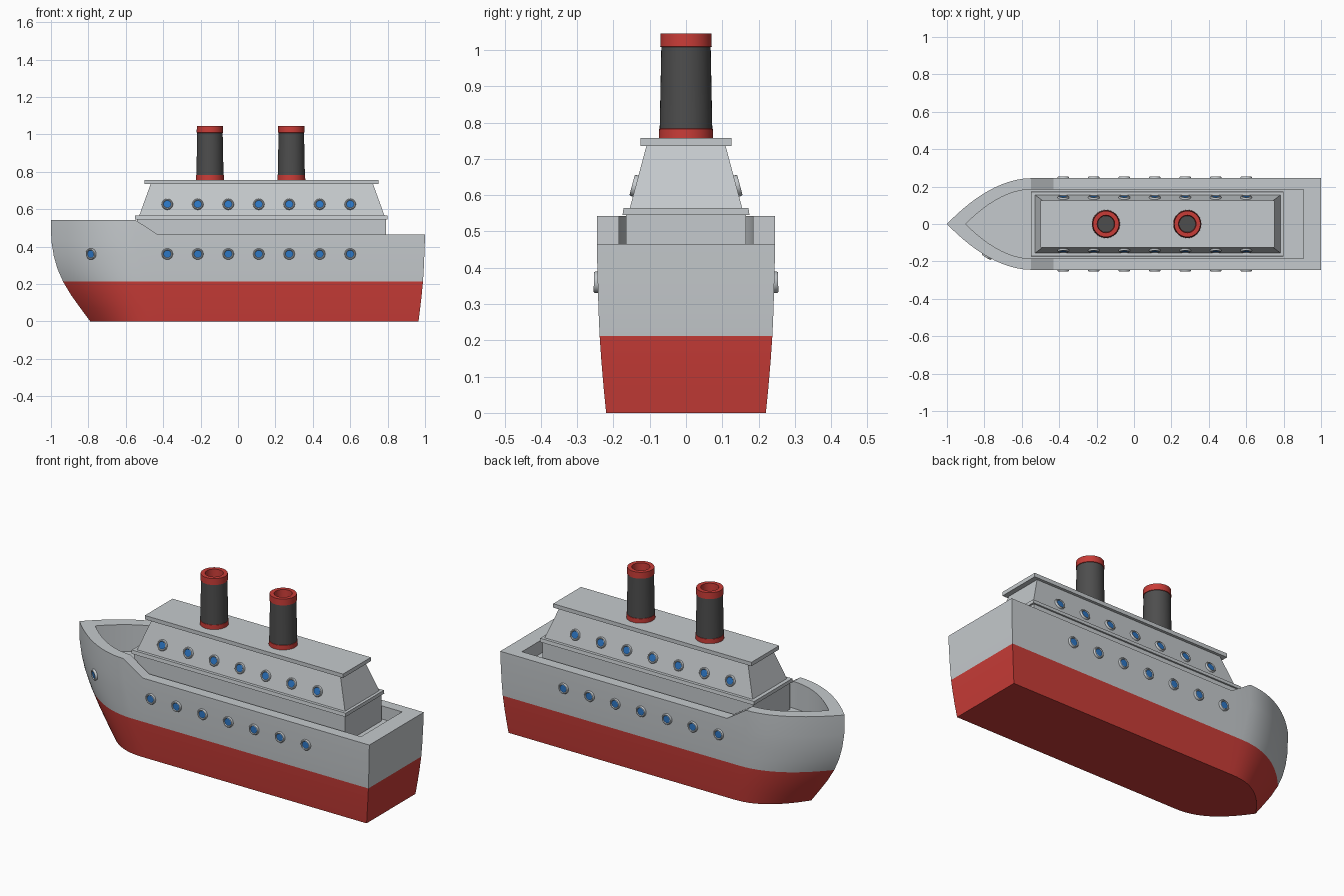
import bpy, bmesh, math
from mathutils import Vector

if "Cube" in bpy.data.objects:
    bpy.data.objects.remove(bpy.data.objects["Cube"])


def material(name, r, g, b):
    m = bpy.data.materials.new(name)
    m.use_nodes = True
    m.diffuse_color = (r, g, b, 1)
    m.node_tree.nodes["Principled BSDF"].inputs["Base Color"].default_value = (r, g, b, 1)
    return m


GREY = material("light grey paint", 0.56, 0.59, 0.61)
RED = material("red paint", 0.58, 0.045, 0.038)
DARK = material("funnel grey", 0.075, 0.075, 0.075)
BLUE = material("window blue", 0.025, 0.18, 0.55)


def finish(bm, name, mats, angle=None):
    bmesh.ops.recalc_face_normals(bm, faces=bm.faces)
    mesh = bpy.data.meshes.new(name)
    bm.to_mesh(mesh)
    bm.free()
    for m in mats:
        mesh.materials.append(m)
    ob = bpy.data.objects.new(name, mesh)
    bpy.context.collection.objects.link(ob)
    if angle:
        bpy.ops.object.select_all(action="DESELECT")
        ob.select_set(True)
        bpy.context.view_layer.objects.active = ob
        bpy.ops.object.shade_smooth_by_angle(angle=math.radians(angle))
    return ob


def bridge(bm, a, b, mat=0):
    n = len(a)
    for i in range(n):
        j = (i + 1) % n
        bm.faces.new((a[i], a[j], b[j], b[i])).material_index = mat


# Hull: plan outlines stacked from keel to rim, then down inside to the deck
SLOPE_END, STEPS = -0.43, 14


def plan(bow, shoulder, stern, half, power):
    side = []
    for i in range(STEPS + 1):
        t = (i / STEPS) ** 1.3
        side.append((bow + (shoulder - bow) * t, half * (1 - (1 - t) ** power)))
    side += [(SLOPE_END, half), (stern, half)]
    return side + [(x, -y) for x, y in reversed(side[1:])]


def rim_height(x):
    t = min(max((x + 0.55) / 0.12, 0), 1)
    return 0.543 - 0.078 * t


def build_hull():
    bm = bmesh.new()
    # height, bow x, stern x, half width
    rows = [(0, -0.79, 0.965, 0.22), (0.07, -0.842, 0.974, 0.227),
            (0.14, -0.892, 0.982, 0.233), (0.212, -0.935, 0.989, 0.238),
            (0.28, -0.965, 0.993, 0.241), (0.35, -0.985, 0.996, 0.243),
            (0.43, -0.998, 0.999, 0.245), (None, -1, 1, 0.245)]
    loops = []
    for z, bow, stern, half in rows:
        k = 1 if z is None else min(z / 0.43, 1)
        pts = plan(bow, -0.45 - 0.1 * k, stern, half, 2.3 - 0.4 * k)
        loops.append([bm.verts.new((x, y, rim_height(x) if z is None else z)) for x, y in pts])
    inner = plan(-0.9, -0.55, 0.905, 0.185, 1.9)
    loops.append([bm.verts.new((x, y, rim_height(x))) for x, y in inner])
    loops.append([bm.verts.new((x, y, 0.39)) for x, y in inner])
    for i in range(len(loops) - 1):
        bridge(bm, loops[i], loops[i + 1], 1 if i < 3 else 0)
    bm.faces.new(loops[0]).material_index = 1
    bm.faces.new(loops[-1])
    finish(bm, "hull", [GREY, RED], 30)


# Deckhouse blocks: four-sided, optionally tapered
def block(name, bottom, top):
    bm = bmesh.new()
    loops = []
    for x0, x1, half, z in (bottom, top):
        loops.append([bm.verts.new((x, y, z)) for x, y in
                      ((x0, -half), (x1, -half), (x1, half), (x0, half))])
    bridge(bm, *loops)
    for loop in loops:
        bm.faces.new(loop)
    finish(bm, name, [GREY])


# Funnel: revolved profile with red bands and a hollow mouth
def funnel(name, x):
    profile = [(0.075, 0.75), (0.074, 0.782), (0.0725, 0.783), (0.068, 1.008),
               (0.071, 1.009), (0.07, 1.045), (0.047, 1.045), (0.044, 0.99)]
    mats = [1, 1, 0, 1, 1, 1, 1]
    bm = bmesh.new()
    n = 40
    loops = [[bm.verts.new((x + r * math.cos(math.tau * i / n),
                            r * math.sin(math.tau * i / n), z)) for i in range(n)]
             for r, z in profile]
    for i, m in enumerate(mats):
        bridge(bm, loops[i], loops[i + 1], m)
    bm.faces.new(loops[0]).material_index = 1
    bm.faces.new(loops[-1])
    finish(bm, name, [DARK, RED], 35)


# Porthole: raised round frame with a glass disc, facing along a normal
def porthole(name, position, normal):
    q = Vector(normal).to_track_quat("Z", "Y")
    profile = [(0.030, -0.008), (0.030, 0.006), (0.027, 0.010),
               (0.023, 0.010), (0.020, 0.006)]
    bm = bmesh.new()
    n = 20
    loops = [[bm.verts.new(Vector(position) + q @ Vector((
        r * math.cos(math.tau * i / n), r * math.sin(math.tau * i / n), h)))
        for i in range(n)] for r, h in profile]
    for a, b in zip(loops, loops[1:]):
        bridge(bm, a, b)
    bm.faces.new(loops[0])
    bm.faces.new(loops[-1]).material_index = 1
    finish(bm, name, [GREY, BLUE], 50)


build_hull()
block("lower_house", (-0.54, 0.79, 0.166, 0.38), (-0.54, 0.79, 0.166, 0.55))
block("house_ledge", (-0.55, 0.80, 0.175, 0.545), (-0.55, 0.80, 0.172, 0.565))
block("upper_house", (-0.53, 0.785, 0.156, 0.56), (-0.465, 0.72, 0.108, 0.74))
block("roof", (-0.50, 0.75, 0.125, 0.735), (-0.50, 0.75, 0.125, 0.757))

for label, x in (("front", -0.15), ("rear", 0.285)):
    funnel(label + "_funnel", x)

for side, label in ((-1, "right"), (1, "left")):
    for i in range(7):
        x = -0.378 + i * 0.163
        porthole(f"hull_porthole_{label}_{i + 1}", (x, side * 0.244, 0.36), (0, side, 0.02))
        porthole(f"house_porthole_{label}_{i + 1}", (x, side * 0.139, 0.625), (0, side, 0.267))
porthole("bow_porthole", (-0.785, -0.169, 0.36), (-0.52, -0.85, -0.08))
